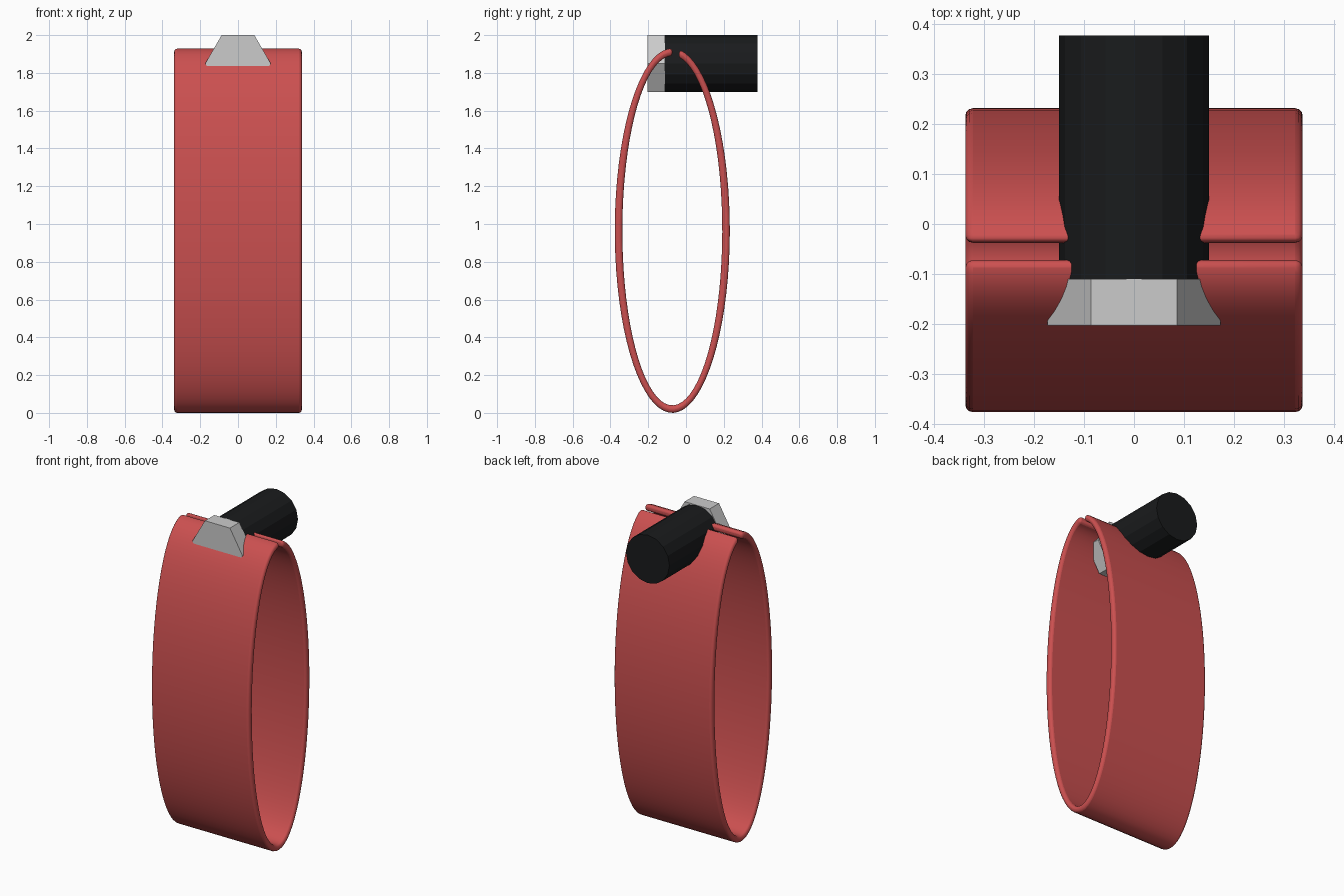
import bpy, bmesh
from math import cos, sin, pi, radians

if "Cube" in bpy.data.objects:
    bpy.data.objects.remove(bpy.data.objects["Cube"])

def paint(obj, name, rgb):
    mat = bpy.data.materials.new(name)
    mat.diffuse_color = (*rgb, 1)
    mat.use_nodes = True
    mat.node_tree.nodes["Principled BSDF"].inputs["Base Color"].default_value = mat.diffuse_color
    obj.data.materials.append(mat)

def rod(name, sides, radius, y0, y1, turn=0):
    """Prism lying along y, centred at z = 1.85."""
    bpy.ops.mesh.primitive_cylinder_add(vertices=sides, radius=radius, depth=y1 - y0,
                                        location=(0, (y0 + y1) / 2, 1.85),
                                        rotation=(radians(90), 0, 0))
    obj = bpy.context.object
    obj.name = name
    # spin about its own axis so flats / corners line up
    bmesh_data = bmesh.new()
    bmesh_data.from_mesh(obj.data)
    for v in bmesh_data.verts:
        x, y = v.co.x, v.co.y
        v.co.x, v.co.y = x * cos(turn) - y * sin(turn), x * sin(turn) + y * cos(turn)
    bmesh_data.to_mesh(obj.data)
    bmesh_data.free()
    return obj

# split elliptical band: a thick strip swept almost all the way round
CY, CZ, RY, RZ, T, HW = -0.0725, 0.965, 0.3045, 0.965, 0.04, 0.338
START, END, N = 0.125, 2 * pi, 72
bm = bmesh.new()
rings = []
for i in range(N + 1):
    a = START + (END - START) * i / N
    ring = []
    for x, inset in ((-HW, 0), (HW, 0), (HW, T), (-HW, T)):
        ring.append(bm.verts.new((x, CY + (RY - inset) * sin(a), CZ + (RZ - inset) * cos(a))))
    rings.append(ring)
for r0, r1 in zip(rings, rings[1:]):
    for k in range(4):
        bm.faces.new((r0[k], r0[(k + 1) % 4], r1[(k + 1) % 4], r1[k]))
bm.faces.new(rings[0])
bm.faces.new(rings[-1])
bmesh.ops.recalc_face_normals(bm, faces=bm.faces)
mesh = bpy.data.meshes.new("split_band")
bm.to_mesh(mesh)
bm.free()
band = bpy.data.objects.new("split_band", mesh)
bpy.context.collection.objects.link(band)
bpy.context.view_layer.objects.active = band
band.select_set(True)
bpy.ops.object.shade_smooth_by_angle(angle=radians(40))
# rounded rims
bev = band.modifiers.new("rounded_rim", 'BEVEL')
bev.width = 0.015
bev.segments = 3
bev.limit_method = 'ANGLE'
bev.angle_limit = radians(50)
paint(band, "red", (0.6, 0.08, 0.08))
band.select_set(False)

# bolt: hexagonal head in front, dark shank behind
rod("bolt_head", 6, 0.1732, -0.203, -0.11, turn=pi / 6)
shank = rod("bolt_shank", 16, 0.15, -0.11, 0.378)
paint(shank, "black", (0.01, 0.011, 0.012))
